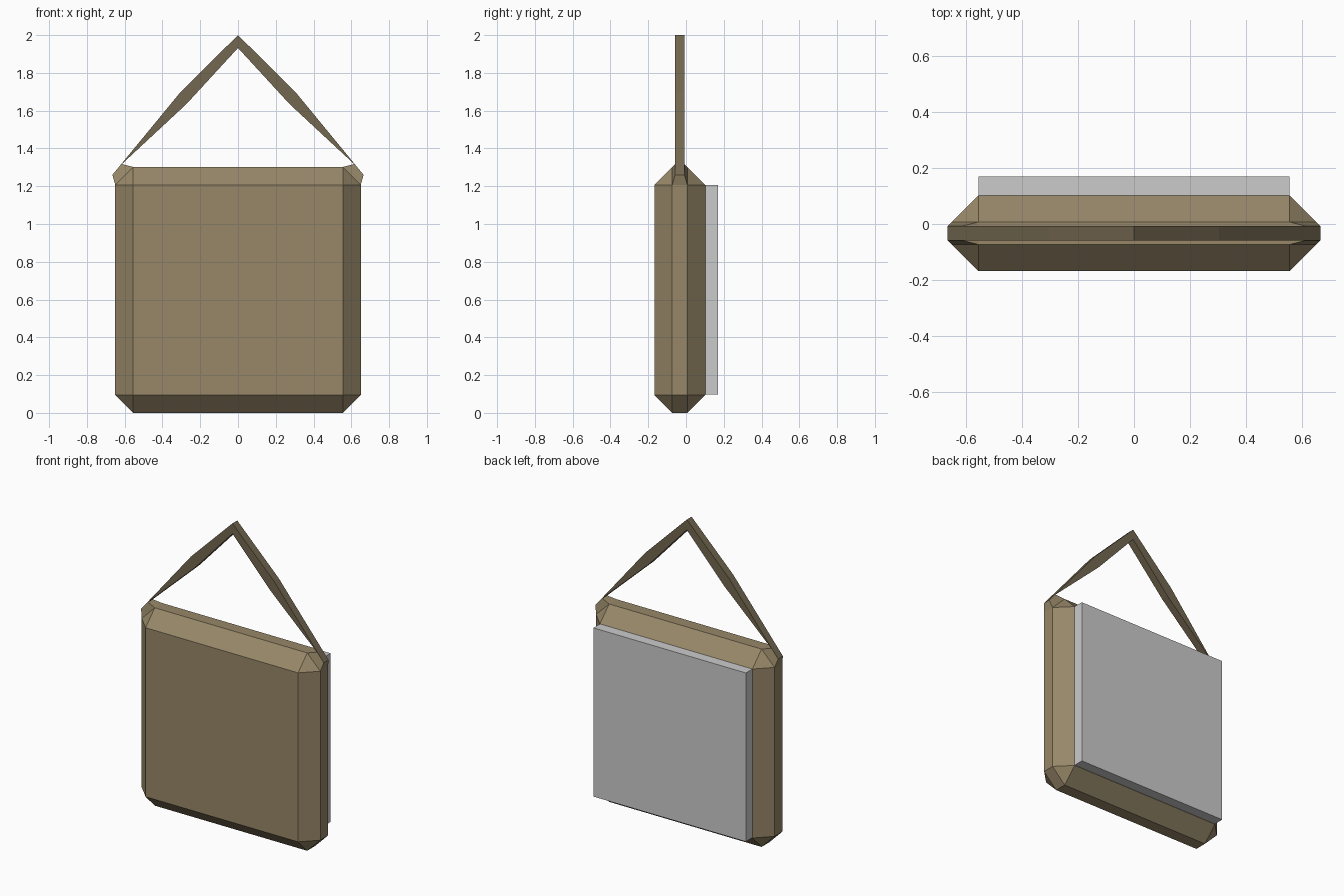
import bpy, bmesh
from mathutils import Matrix, Vector

if "Cube" in bpy.data.objects:
    bpy.data.objects.remove(bpy.data.objects["Cube"])


def material(name, rgb):
    m = bpy.data.materials.new(name)
    m.diffuse_color = (*rgb, 1)
    m.use_nodes = True
    m.node_tree.nodes["Principled BSDF"].inputs["Base Color"].default_value = m.diffuse_color
    return m


def finish(bm, name, mat=None):
    bmesh.ops.recalc_face_normals(bm, faces=bm.faces)
    me = bpy.data.meshes.new(name)
    bm.to_mesh(me)
    bm.free()
    ob = bpy.data.objects.new(name, me)
    bpy.context.collection.objects.link(ob)
    if mat:
        me.materials.append(mat)
    return ob


def box(lo, hi):
    lo, hi = Vector(lo), Vector(hi)
    bm = bmesh.new()
    m = Matrix.Translation((lo + hi) / 2) @ Matrix.Diagonal((*(hi - lo), 1))
    bmesh.ops.create_cube(bm, size=1, matrix=m)
    return bm


cloth = material("cloth", (0.31, 0.245, 0.14))
strap_cloth = material("strap_cloth", (0.17, 0.137, 0.08))
YC, HALF = -0.033, 0.025        # strap centre line and half width
OUTER, INNER = (0.665, 1.26), (0.615, 1.317)

# Bag body: chamfered box with the two upper corners pulled out into strap tabs
bm = box((-0.65, -0.168, 0), (0.65, 0.102, 1.302))
bmesh.ops.bevel(bm, geom=bm.edges[:], offset=0.095, segments=1,
                profile=0.5, affect='EDGES')
bm.normal_update()
corners = [f for f in bm.faces if abs(f.normal.x) > 0.65 and f.normal.z > 0.65]
tabs = bmesh.ops.extrude_discrete_faces(bm, faces=corners)["faces"]
for f in tabs:
    mid_z = f.calc_center_median().z
    for v in f.verts:
        x, z = INNER if v.co.z > mid_z else OUTER
        v.co = (x if v.co.x > 0 else -x,
                YC + (HALF if v.co.y > YC else -HALF), z)
finish(bm, "bag_body", cloth)

# Back panel
finish(box((-0.555, 0.102, 0.097), (0.555, 0.17, 1.207)), "back_panel")

# Shoulder strap: rectangular sections (outer, inner) swept over the bag
half = [(OUTER, INNER), ((0.303, 1.7), (0.273, 1.635))]
path = [((-o[0], o[1]), (-i[0], i[1])) for o, i in half]
path += [((0, 2.0), (0, 1.932))] + half[::-1]
bm = bmesh.new()
rings = []
for o, i in path:
    rings.append([bm.verts.new((p[0], YC + s * HALF, p[1]))
                  for p, s in ((o, -1), (o, 1), (i, 1), (i, -1))])
for a, b in zip(rings, rings[1:]):
    for k in range(4):
        n = (k + 1) % 4
        bm.faces.new((a[k], a[n], b[n], b[k]))
finish(bm, "shoulder_strap", strap_cloth)
